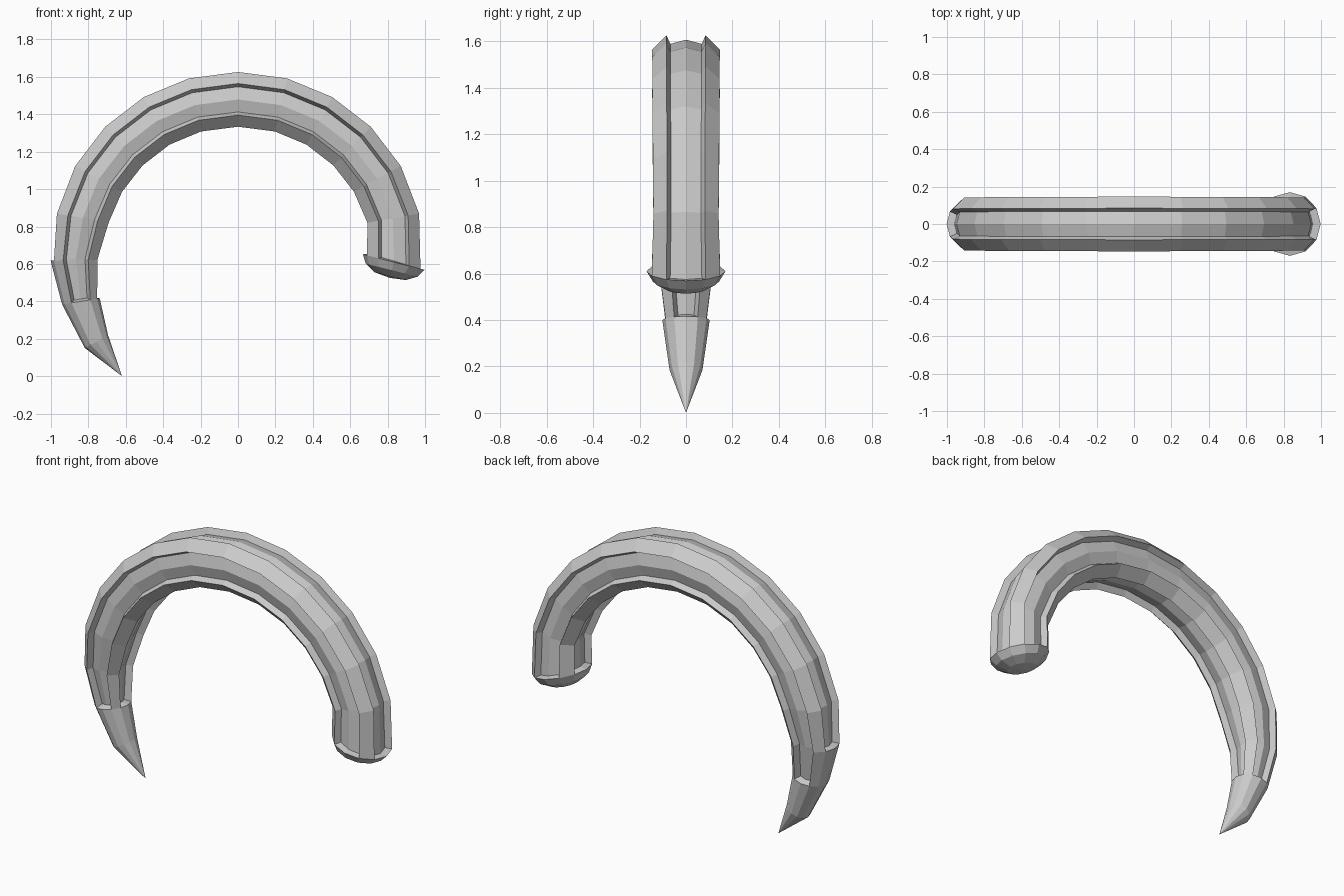
import bpy, bmesh, math

if "Cube" in bpy.data.objects:
    bpy.data.objects.remove(bpy.data.objects["Cube"])

SIDES = 12
# Stations from claw end to butt end: x, z, tilt of the ring (degrees from top), radius
left = [(-.757, .185, -119, .071), (-.84, .40, -99, .102), (-.868, .62, -91, .134)]
arc = [(.83, .845, 80, .162), (.745, 1.055, 61.5, .165), (.61, 1.23, 44, .166),
       (.435, 1.365, 28.5, .167), (.23, 1.45, 13, .168)]
path = left + [(-x, z, -a, r) for x, z, a, r in arc]
path += [(0, 1.48, 0, .169)] + arc[::-1] + [(.833, .61, 104, .17)]
butt = len(path) - 1

# Rounded butt cap: further rings along the end direction
ex, ez, ea, _ = path[-1]
ta = math.radians(ea)
for dist, r in [(.045, .143), (.078, .085)]:
    path.append((ex + dist * math.cos(ta), ez - dist * math.sin(ta), ea, r))

bm = bmesh.new()


def ring(x, z, tilt, r):
    a = math.radians(tilt)
    verts = []
    for j in range(SIDES):
        t = 2 * math.pi * j / SIDES
        u = r * math.cos(t)
        verts.append(bm.verts.new((x + u * math.sin(a), r * math.sin(t), z + u * math.cos(a))))
    return verts


rings = [ring(*p) for p in path]
grid = {}
for i in range(len(rings) - 1):
    for j in range(SIDES):
        k = (j + 1) % SIDES
        grid[i, j] = bm.faces.new((rings[i][j], rings[i][k], rings[i + 1][k], rings[i + 1][j]))

# Sharp claw tip and closed butt
tip = bm.verts.new((-.62, 0, 0))
end = bm.verts.new((ex + .087 * math.cos(ta), 0, ez - .087 * math.sin(ta)))
for j in range(SIDES):
    k = (j + 1) % SIDES
    bm.faces.new((rings[0][k], rings[0][j], tip))
    bm.faces.new((rings[-1][j], rings[-1][k], end))
bmesh.ops.recalc_face_normals(bm, faces=bm.faces[:])

# Four sunken channels along the body: outer, sides and inner
for start, cols in [(2, (11, 0)), (1, (2, 3)), (1, (5, 6)), (1, (8, 9))]:
    bm.normal_update()
    strip = [grid[i, j] for i in range(start, butt) for j in cols]
    bmesh.ops.inset_region(bm, faces=strip, thickness=.007, depth=-.04,
                           use_boundary=True, use_even_offset=True)

mesh = bpy.data.meshes.new("curved_claw")
bm.to_mesh(mesh)
bm.free()
claw = bpy.data.objects.new("curved_claw", mesh)
bpy.context.collection.objects.link(claw)
